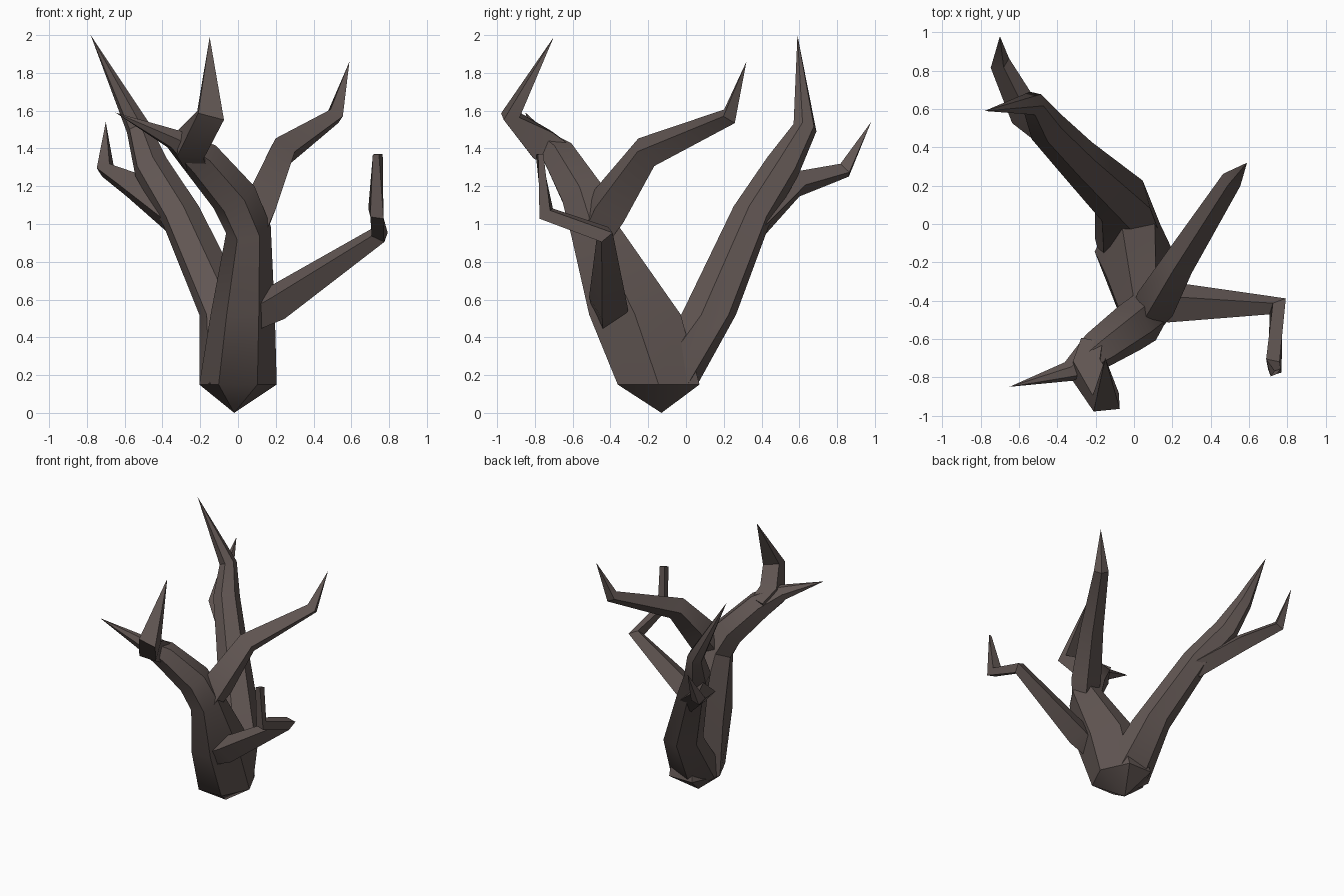
import bpy, bmesh, math
from mathutils import Vector

cube = bpy.data.objects.get("Cube")
if cube:
    bpy.data.objects.remove(cube, do_unlink=True)

# Bark colour
bark = bpy.data.materials.new("dark_brown_bark")
bark.use_nodes = True
colour = (0.12, 0.093, 0.086, 1)
bark.diffuse_color = colour
shader = bark.node_tree.nodes["Principled BSDF"]
shader.inputs["Base Color"].default_value = colour
shader.inputs["Roughness"].default_value = 0.9


def limb(name, rings, side, sides=4, turn=0.0, level=0):
    """Loft a faceted limb through rings of (x, y, z, half width, half depth).
    The first `level` rings lie flat; the others face along the path."""
    bm = bmesh.new()
    centres = [Vector(r[:3]) for r in rings]
    u = Vector(side)
    loops = []
    for i, (c, ring) in enumerate(zip(centres, rings)):
        # average direction of the two neighbouring segments
        t = Vector()
        if i > 0:
            t += (c - centres[i - 1]).normalized()
        if i < len(rings) - 1:
            t += (centres[i + 1] - c).normalized()
        t = Vector((0, 0, 1)) if i < level else t.normalized()
        u = (u - t * u.dot(t)).normalized()
        v = t.cross(u)
        if ring[3] == 0:
            loops.append([bm.verts.new(c)])
            continue
        angles = [math.radians(turn) + math.tau * k / sides for k in range(sides)]
        loops.append([bm.verts.new(c + u * ring[3] * math.cos(a) + v * ring[4] * math.sin(a))
                      for a in angles])
    for a, b in zip(loops, loops[1:]):
        for k in range(sides):
            n = (k + 1) % sides
            if len(a) == 1:
                bm.faces.new((a[0], b[n], b[k]))
            elif len(b) == 1:
                bm.faces.new((a[k], a[n], b[0]))
            else:
                bm.faces.new((a[k], a[n], b[n], b[k]))
    for end in (loops[0], loops[-1]):
        if len(end) > 1:
            bm.faces.new(end)
    bmesh.ops.recalc_face_normals(bm, faces=bm.faces)
    mesh = bpy.data.meshes.new(name)
    bm.to_mesh(mesh)
    bm.free()
    mesh.materials.append(bark)
    ob = bpy.data.objects.new(name, mesh)
    bpy.context.collection.objects.link(ob)
    bpy.ops.object.select_all(action="DESELECT")
    ob.select_set(True)
    bpy.context.view_layer.objects.active = ob
    bpy.ops.object.shade_smooth_by_angle(angle=math.radians(35))


X = (1, 0, 0)
DIAGONAL = (1, 1, 0)

# Front trunk, running up into the right spike
limb("front_trunk", [
    (-0.02, -0.13, 0, 0, 0), (0, -0.145, 0.15, 0.205, 0.25), (0.025, -0.27, 0.52, 0.17, 0.28),
    (0.055, -0.49, 0.97, 0.12, 0.14), (-0.02, -0.54, 1.14, 0.125, 0.13),
    (-0.2, -0.665, 1.35, 0.11, 0.1), (-0.34, -0.77, 1.45, 0.06, 0.05),
    (-0.65, -0.85, 1.59, 0, 0)], X, sides=6, level=3)

# Upright hooked spike on the right branch
limb("right_hook", [
    (-0.22, -0.64, 1.35, 0.08, 0.1), (-0.25, -0.76, 1.42, 0.1, 0.12),
    (-0.145, -0.93, 1.575, 0.1, 0.06), (-0.15, -0.7, 1.99, 0, 0)], X, turn=45)

# Left branch, sweeping backwards
limb("left_branch", [
    (0.06, -0.5, 0.93, 0.09, 0.1), (0.11, -0.42, 1.08, 0.11, 0.13),
    (0.23, -0.21, 1.38, 0.085, 0.09), (0.51, 0.23, 1.57, 0.055, 0.05),
    (0.59, 0.32, 1.86, 0, 0)], (1, -0.7, 0))

# Low side branch with a blunt upright end
limb("low_branch", [
    (0.08, -0.41, 0.52, 0.09, 0.09), (0.2, -0.41, 0.58, 0.11, 0.1),
    (0.75, -0.43, 0.945, 0.06, 0.05), (0.73, -0.74, 1.055, 0.04, 0.06),
    (0.74, -0.775, 1.37, 0.033, 0.01)], (0.8, 1, 0))

# Back trunk, ending in the tallest spike
limb("back_trunk", [
    (-0.02, -0.13, 0.02, 0, 0), (-0.01, -0.13, 0.155, 0.2, 0.2),
    (-0.06, 0.12, 0.52, 0.15, 0.15), (-0.3, 0.345, 1.04, 0.115, 0.105),
    (-0.46, 0.51, 1.3, 0.1, 0.095), (-0.53, 0.63, 1.51, 0.065, 0.065),
    (-0.78, 0.59, 2, 0, 0)], DIAGONAL, sides=6, level=3)

# Fork behind the back trunk
limb("back_fork", [
    (-0.28, 0.35, 0.98, 0.08, 0.09), (-0.57, 0.58, 1.21, 0.085, 0.07),
    (-0.7, 0.84, 1.285, 0.055, 0.045), (-0.7, 0.98, 1.54, 0, 0)], DIAGONAL)
